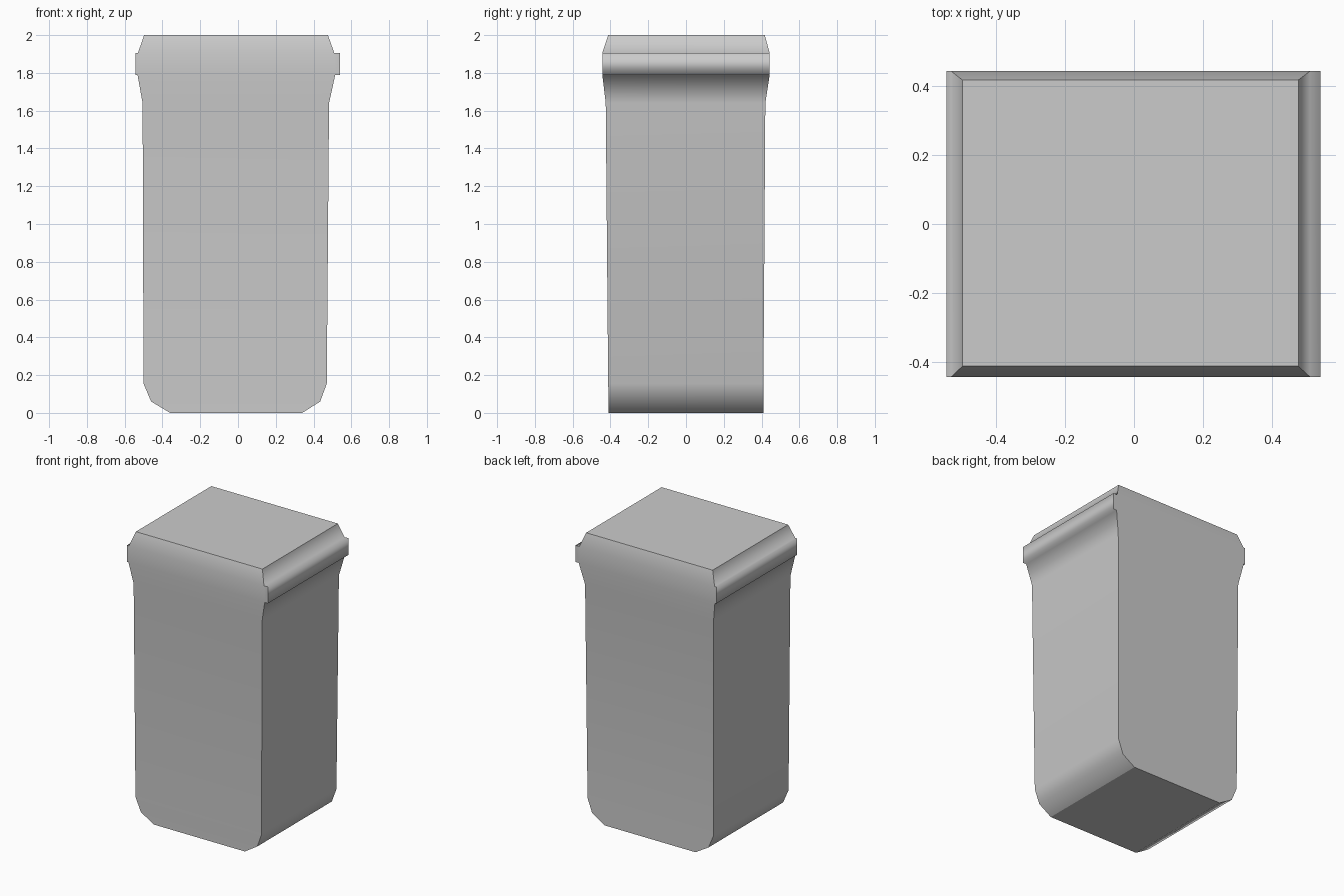
import bpy
import bmesh

# Remove the default object
cube = bpy.data.objects.get("Cube")
if cube:
    bpy.data.objects.remove(cube, do_unlink=True)

# Single grey paint
grey = bpy.data.materials.new("mid_grey")
grey.use_nodes = True
colour = (0.6, 0.6, 0.6, 1)
grey.diffuse_color = colour
grey.node_tree.nodes["Principled BSDF"].inputs["Base Color"].default_value = colour

# Height sections: z, left edge, right edge, front edge, back edge
SECTIONS = [
    (0.0, -0.36, 0.34, -0.41, 0.41),
    (0.06, -0.46, 0.435, -0.41, 0.41),
    (0.155, -0.5, 0.47, -0.412, 0.41),
    (1.64, -0.505, 0.482, -0.425, 0.42),
    (1.79, -0.532, 0.515, -0.443, 0.443),
    (1.79, -0.543, 0.54, -0.443, 0.443),    # side ledges
    (1.905, -0.543, 0.54, -0.443, 0.443),
    (1.905, -0.53, 0.51, -0.443, 0.443),
    (2.0, -0.497, 0.476, -0.412, 0.417),
]
LEDGE = 4   # first section of the ledge band

bm = bmesh.new()
# Each ring runs front-left, front-right, back-right, back-left
rings = [[bm.verts.new(p) for p in ((l, f, z), (r, f, z), (r, b, z), (l, b, z))]
         for z, l, r, f, b in SECTIONS]

# Bottom and top caps
caps = [bm.faces.new(rings[0][::-1]), bm.faces.new(rings[-1])]

# Walls; the left and right walls step out around the ledges
for i in range(len(rings) - 1):
    low, high = rings[i], rings[i + 1]
    in_band = LEDGE <= i < LEDGE + 3
    for k in range(4):
        n = (k + 1) % 4
        if k % 2 == 1 or not in_band:
            bm.faces.new((low[k], low[n], high[n], high[k]))

# Front and back of the ledge band, each one flat panel
band = rings[LEDGE:LEDGE + 4]
for k in (0, 2):
    bm.faces.new([ring[k + 1] for ring in band] + [ring[k] for ring in reversed(band)])

bmesh.ops.recalc_face_normals(bm, faces=bm.faces)
bm.normal_update()

# Smooth along each wall, crisp at the corners and caps
for face in bm.faces:
    face.smooth = True


def wall(face):
    if face in caps:
        return face.index if face.index >= 0 else "cap"
    return "side" if abs(face.normal.y) < 0.5 else "end"


for edge in bm.edges:
    a, b = edge.link_faces
    edge.smooth = a not in caps and b not in caps and wall(a) == wall(b)

mesh = bpy.data.meshes.new("bin_body")
bm.to_mesh(mesh)
bm.free()
mesh.materials.append(grey)
body = bpy.data.objects.new("bin_body", mesh)
bpy.context.collection.objects.link(body)
